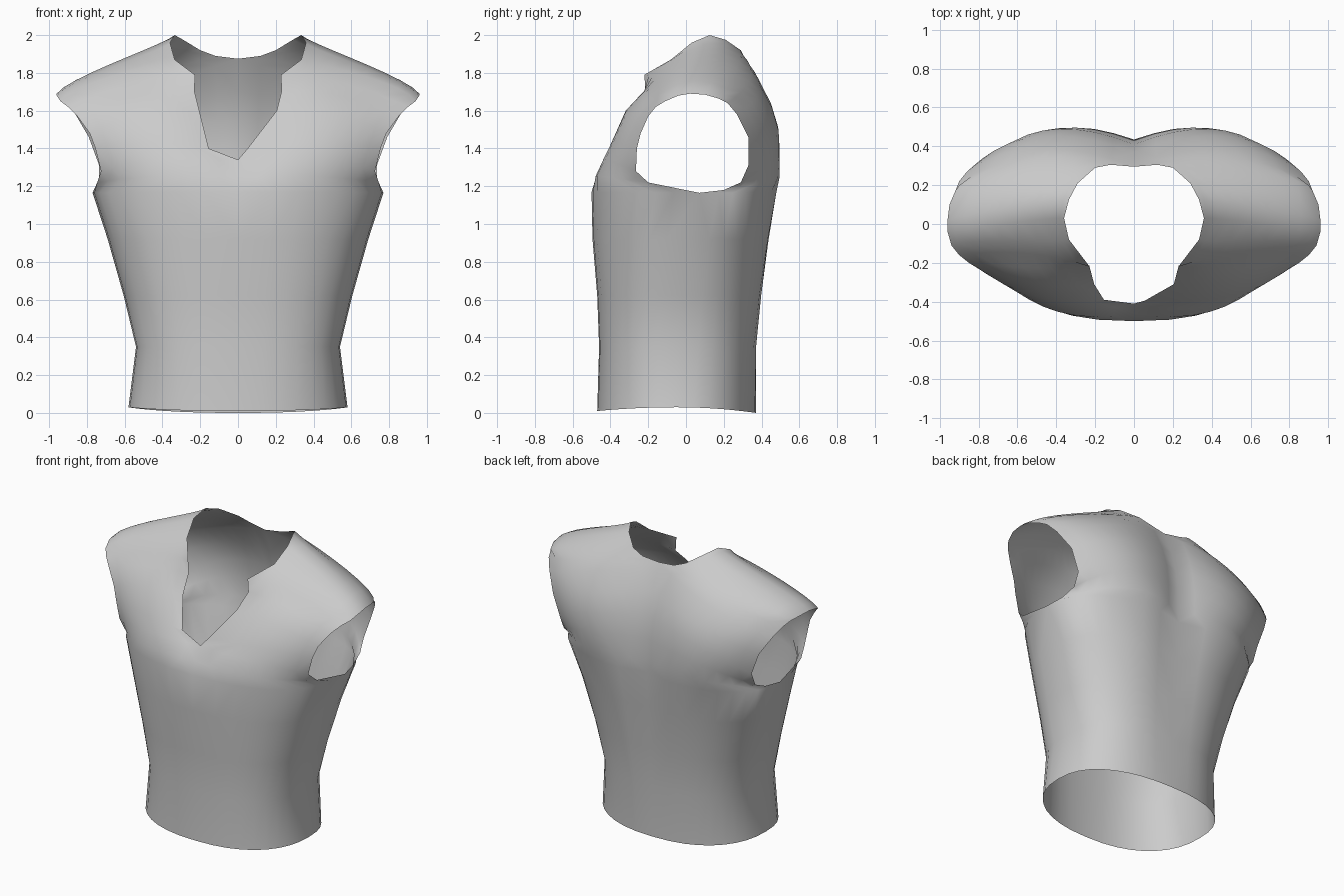
import bpy, bmesh, math
from mathutils import Vector

cube = bpy.data.objects.get("Cube")
if cube:
    bpy.data.objects.remove(cube)

COLUMNS = 9

# Body levels: height front, side, back; half width; front y; side y; back y; spine groove; roundness
body_levels = [
    (.01, .03, 0, .58, -.47, -.05, .37, 0, .86),
    (.35, .35, .35, .54, -.46, -.04, .38, .01, .79),
    (.62, .62, .62, .605, -.47, -.02, .41, .02, .8),
    (.92, .92, .92, .69, -.495, .02, .455, .04, .82),
    (1.17, 1.165, 1.17, .77, -.5, .07, .5, .065, .82),
]

# Yoke rows run from centre or neckline, over the chest or blade, to the armhole
seam = ((.335, .125, 2), (.5, .1, 1.92), (.78, .06, 1.8), (.96, .02, 1.69))
front_yoke = [
    ((0, -.46, 1.25), (.43, -.44, 1.25), (.745, -.2, 1.22)),
    ((0, -.41, 1.34), (.41, -.42, 1.34), (.725, -.265, 1.28)),
    ((.155, -.39, 1.4), (.47, -.38, 1.43), (.755, -.26, 1.4)),
    ((.205, -.31, 1.6), (.51, -.31, 1.58), (.785, -.24, 1.48)),
    ((.23, -.215, 1.7), (.53, -.225, 1.68), (.85, -.2, 1.57)),
    ((.228, -.22, 1.79), (.56, -.15, 1.745), (.9, -.16, 1.62)),
    ((.335, -.08, 1.87), (.5, -.09, 1.83), (.77, -.09, 1.75), (.94, -.11, 1.65)),
    ((.36, .03, 1.96), (.51, .02, 1.89), (.78, -.01, 1.785), (.96, -.04, 1.68)),
    seam,
]
back_yoke = [
    ((0, .43, 1.25), (.43, .475, 1.24), (.75, .2, 1.18)),
    ((0, .43, 1.4), (.43, .487, 1.36), (.735, .29, 1.22)),
    ((0, .41, 1.55), (.43, .487, 1.48), (.735, .33, 1.31)),
    ((0, .37, 1.7), (.45, .455, 1.6), (.79, .33, 1.46)),
    ((0, .295, 1.875), (.48, .39, 1.72), (.86, .27, 1.58)),
    ((.12, .305, 1.89), (.52, .34, 1.77), (.9, .22, 1.64)),
    ((.2, .29, 1.92), (.43, .28, 1.86), (.76, .24, 1.75), (.92, .17, 1.665)),
    ((.29, .21, 1.975), (.48, .19, 1.9), (.77, .15, 1.785), (.95, .1, 1.685)),
    seam,
]


def body_row(level, back):
    """Quarter of a rounded ring, from the centre line to the side seam."""
    zf, zs, zb, width, front, side, rear, groove, power = level
    row = []
    for i in range(COLUMNS + 1):
        a = math.pi / 2 * i / COLUMNS
        x = width * math.sin(a) ** power
        k = max(0, math.cos(a)) ** power
        end, z_end = (rear, zb) if back else (front, zf)
        y = side + (end - side) * k
        if back:
            y -= groove * max(0, 1 - x / .3) ** 1.5
        row.append(Vector((x, y, zs + (z_end - zs) * k ** 2)))
    return row


def yoke_row(points):
    """Smooth curve passing through evenly spaced points."""
    last = len(points) - 1
    row = []
    for i in range(COLUMNS + 1):
        t = last * i / COLUMNS
        total = Vector((0, 0, 0))
        for j, point in enumerate(points):
            weight = math.prod((t - k) / (j - k) for k in range(last + 1) if k != j)
            total += Vector(point) * weight
        row.append(total)
    return row


def add_panel(bm, rows, side):
    """Quarter panel of cloth on the left (side 1) or right (side -1)."""
    grid = [[bm.verts.new((p.x * side, p.y, p.z)) for p in row] for row in rows]
    for low, high in zip(grid, grid[1:]):
        for i in range(COLUMNS):
            bm.faces.new((low[i], low[i + 1], high[i + 1], high[i]))


# Four panels welded along the side, shoulder and centre seams
bm = bmesh.new()
for back, yoke in ((False, front_yoke), (True, back_yoke)):
    for side in (1, -1):
        rows = [body_row(level, back) for level in body_levels]
        rows += [yoke_row(points) for points in yoke]
        if side == 1 and not back:
            # The left edge of the neck opening slants straight to its lowest point
            rows[len(body_levels) + 2][0] = Vector((.055, -.395, 1.405))
        add_panel(bm, rows, side)
bmesh.ops.remove_doubles(bm, verts=bm.verts, dist=.0005)
bmesh.ops.recalc_face_normals(bm, faces=bm.faces)
# Turn the cloth outward
bm.faces.ensure_lookup_table()
if bm.faces[0].normal.y > 0:
    bmesh.ops.reverse_faces(bm, faces=bm.faces)
mesh = bpy.data.meshes.new("vest")
bm.to_mesh(mesh)
bm.free()
vest = bpy.data.objects.new("vest", mesh)
bpy.context.collection.objects.link(vest)

# Plain grey cloth
grey = bpy.data.materials.new("light_grey_cloth")
grey.use_nodes = True
colour = (.6, .6, .6, 1)
grey.diffuse_color = colour
grey.node_tree.nodes["Principled BSDF"].inputs["Base Color"].default_value = colour
mesh.materials.append(grey)

bpy.ops.object.select_all(action="DESELECT")
vest.select_set(True)
bpy.context.view_layer.objects.active = vest
bpy.ops.object.shade_smooth_by_angle(angle=math.radians(60))
